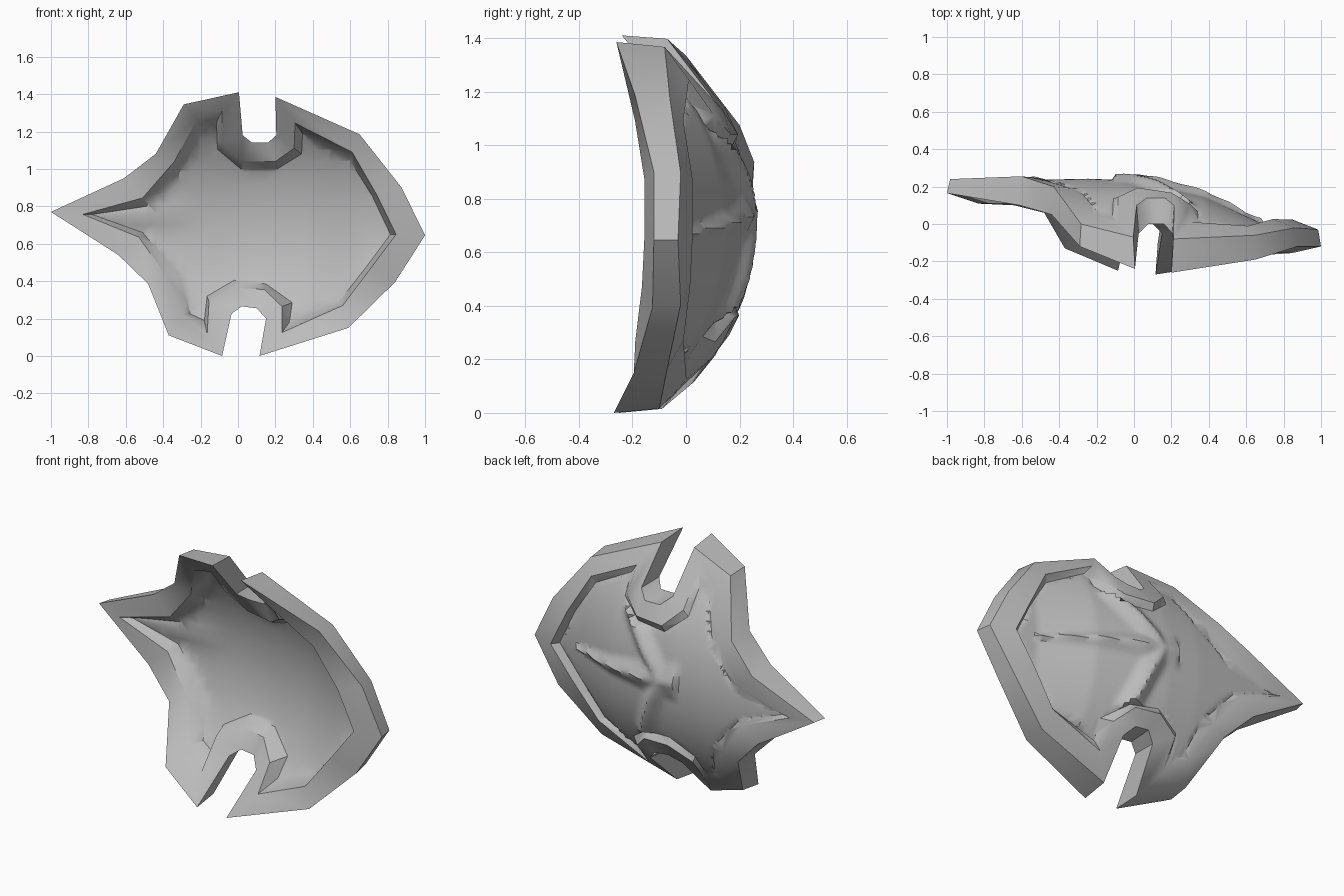
import bpy, bmesh, math

if "Cube" in bpy.data.objects:
    bpy.data.objects.remove(bpy.data.objects["Cube"])

# Outline of the plate (x, z, front y), clockwise from the left tip
OUTER = [(-1, .77, .165), (-.61, .95, .10), (-.44, 1.08, .05), (-.29, 1.345, -.12),
         (.005, 1.41, -.24), (.025, 1.18, -.05), (.075, 1.14, 0), (.16, 1.14, 0),
         (.205, 1.18, -.05), (.2, 1.385, -.26), (.65, 1.185, -.19), (.875, .9, -.12),
         (1, .645, -.12), (.84, .395, -.125), (.59, .15, -.195), (.115, 0, -.27),
         (.15, .2, -.05), (.1, .255, 0), (.02, .265, 0), (-.035, .225, -.03),
         (-.085, .0, -.25), (-.37, .11, -.13), (-.48, .385, .06), (-.64, .54, .10)]
# Back depth of the same outline
BACK = [.24, .255, .2, .0, -.07, .1, .14, .14, .1, -.08, -.06, -.02,
        -.03, -.02, -.07, -.1, .1, .14, .14, .1, -.09, 0, .2, .25]
# Inner edge of the raised rim (x, z)
RIM = [(-.83, .757), (-.51, .845), (-.34, 1.04), (-.22, 1.265), (-.085, 1.31), (-.085, 1.14),
       (.02, 1.04), (.2, 1.04), (.3, 1.11), (.305, 1.245), (.61, 1.09), (.74, .865),
       (.845, .65), (.71, .47), (.56, .27), (.235, .125), (.235, .265), (.14, .355),
       (-.02, .365), (-.155, .29), (-.165, .115), (-.295, .215), (-.385, .43), (-.53, .635)]
# Border of the recessed panel (x, z)
PANEL = [(-.78, .756), (-.49, .8), (-.3, 1.0), (-.195, 1.215), (-.115, 1.25), (-.11, 1.105),
         (.015, 1.0), (.21, 1.0), (.34, 1.08), (.345, 1.19), (.595, 1.05), (.715, .86),
         (.815, .65), (.685, .475), (.54, .29), (.275, .18), (.29, .285), (.15, .385),
         (-.02, .405), (-.165, .32), (-.18, .19), (-.255, .225), (-.31, .43), (-.51, .66)]
CREST = [(-1, .24), (-.55, .255), (-.05, .267), (.12, .257), (.38, .19), (.68, .05),
         (.85, .025), (1, -.02)]
# Raised spine across the back, notch to notch
SPINE = [(.26, 1.04), (.05, .82), (.0, .74), (.07, .6), (.16, .38)]


def bowl(x, z):
    """Depth of the curved plate at a point."""
    for (x0, y0), (x1, y1) in zip(CREST, CREST[1:]):
        if x <= x1:
            y = y0 + (y1 - y0) * (x - x0) / (x1 - x0)
            break
    d = abs(z - .7)
    return y - .55 * d * d - .4 * d ** 4


def seg_dist(x, z, a, b):
    dx, dz = b[0] - a[0], b[1] - a[1]
    t = max(0, min(1, ((x - a[0]) * dx + (z - a[1]) * dz) / (dx * dx + dz * dz)))
    return math.hypot(x - a[0] - t * dx, z - a[1] - t * dz)


def recess(x):
    # shallower on the left half
    return .02 + .025 * min(1, max(0, (x + .25) / .4))


def back_depth(x, z):
    # spine, with a spike tapering to the right
    spine = 1 - min(seg_dist(x, z, a, b) for a, b in zip(SPINE, SPINE[1:])) / .07
    t = (x + .1) / .78
    spike = 0
    if 0 <= t < 1:
        spike = (1 - t * .4) * (1 - abs(z - .76 + .09 * t) / (.1 * (1 - t) + .012))
    return bowl(x, z) - recess(x) + (recess(x) + .005) * max(0, spine, spike)


def front_depth(x, z):
    # short crest running in from the left tip
    fade = min(1, max(0, (-.2 - x) / .3))
    return bowl(x, z) - .07 - .03 * fade * max(0, 1 - abs(z - .756) / .09)


bm = bmesh.new()


def ring(points):
    return [bm.verts.new(p) for p in points]


def bridge(a, b):
    n = len(a)
    for i in range(n):
        j = (i + 1) % n
        bm.faces.new((a[i], a[j], b[j], b[i]))


def rim_front(x, z):
    return bowl(x, z) - .135 - .045 * min(1, max(0, x / .5))


# Rim: front face, step, outer wall, back face and back step
front = ring((x, y, z) for x, z, y in OUTER)
back = ring((o[0] + .1 * (r[0] - o[0]), y, o[1] + .13 * (r[1] - o[1]))
            for o, r, y in zip(OUTER, RIM, BACK))
front_rim = ring((x, rim_front(x, z), z) for x, z in RIM)
back_rim = ring((x, bowl(x, z), z) for x, z in RIM)
front_edge = ring((x, front_depth(x, z), z) for x, z in PANEL)
back_edge = ring((x, bowl(x, z) - recess(x), z) for x, z in PANEL)
for a, b in ((back_edge, back_rim), (back_rim, back), (back, front),
             (front, front_rim), (front_rim, front_edge)):
    bridge(a, b)


def fill_panel(edge, depth, step, flip):
    """Cut a panel into a grid and bend it to the bowl."""
    old = set(bm.verts)
    faces = [bm.faces.new(edge[::-1] if flip else edge)]
    cuts = [((-.77 + i * step, 0, 0), (1, 0, 0)) for i in range(int(1.58 / step))]
    cuts += [((0, 0, .186 + i * step), (0, 0, 1)) for i in range(int(1.06 / step))]
    for co, no in cuts:
        geom = set(faces)
        for f in faces:
            geom.update(f.edges)
            geom.update(f.verts)
        res = bmesh.ops.bisect_plane(bm, geom=list(geom), plane_co=co, plane_no=no, dist=.001)
        faces = [f for f in res['geom'] if isinstance(f, bmesh.types.BMFace)]
    inside = set(faces)
    for v in {v for f in faces for v in f.verts}:
        if v not in old and all(f in inside for f in v.link_faces):
            v.co.y = depth(v.co.x, v.co.z)


fill_panel(front_edge, front_depth, .057, False)
fill_panel(back_edge, back_depth, .021, True)
bmesh.ops.triangulate(bm, faces=[f for f in bm.faces if len(f.verts) > 4])
bmesh.ops.recalc_face_normals(bm, faces=bm.faces[:])

mesh = bpy.data.meshes.new("armor_plate")
bm.to_mesh(mesh)
bm.free()
plate = bpy.data.objects.new("armor_plate", mesh)
bpy.context.collection.objects.link(plate)

# Plain grey metal
grey = bpy.data.materials.new("grey_metal")
grey.diffuse_color = (.5, .5, .5, 1)
grey.use_nodes = True
grey.node_tree.nodes["Principled BSDF"].inputs["Base Color"].default_value = grey.diffuse_color
mesh.materials.append(grey)

bpy.context.view_layer.objects.active = plate
plate.select_set(True)
bpy.ops.object.shade_smooth_by_angle(angle=math.radians(38))
